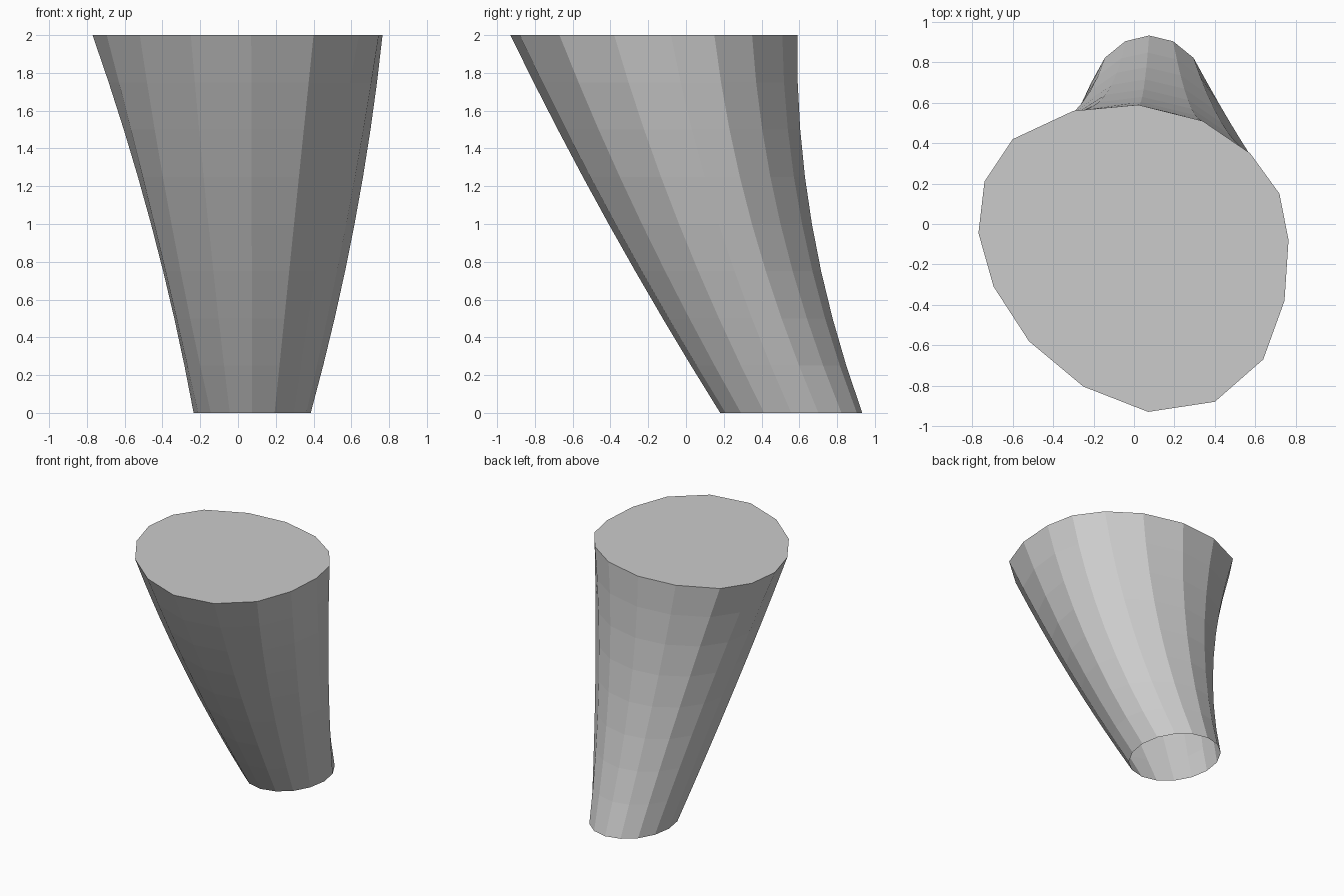
import bpy, bmesh
from math import sin, cos, pi

if "Cube" in bpy.data.objects:
    bpy.data.objects.remove(bpy.data.objects["Cube"])

SIDES, RINGS = 16, 8

# Irregular top outline, counter-clockwise from the front
top = [(0.07, -0.93), (0.40, -0.88), (0.64, -0.67), (0.745, -0.38),
       (0.765, -0.08), (0.72, 0.15), (0.575, 0.35), (0.34, 0.51),
       (0.02, 0.59), (-0.30, 0.56), (-0.60, 0.42), (-0.74, 0.21),
       (-0.77, -0.045), (-0.695, -0.31), (-0.52, -0.58), (-0.25, -0.805)]
# Sideways bow of each edge at mid height
side_bow = [0, 0, -0.01, 0.02, 0.042, 0.03, 0, 0,
            0, 0.03, 0.055, 0.05, 0.042, 0.01, -0.02, -0.01]

bm = bmesh.new()
rings = []
for r in range(RINGS + 1):
    t = r / RINGS
    bow = 4 * t * (1 - t)
    ring = []
    for i, (tx, ty) in enumerate(top):
        a = -pi / 2 + 2 * pi * i / SIDES
        # Small oval foot blended to the top outline, along bowed edges
        bx, by = 0.075 + 0.31 * cos(a), 0.557 + 0.376 * sin(a)
        x = bx + (tx - bx) * t + bow * side_bow[i]
        y = by + (ty - by) * t - bow * (0.065 + 0.03 * sin(a))
        ring.append(bm.verts.new((x, y, 2 * t)))
    rings.append(ring)

# Side walls
for lo, hi in zip(rings, rings[1:]):
    for i in range(SIDES):
        j = (i + 1) % SIDES
        bm.faces.new((lo[i], lo[j], hi[j], hi[i]))

# Top cap; the foot stays open
bm.faces.new(rings[-1])

mesh = bpy.data.meshes.new("leaning_tapered_column")
bm.to_mesh(mesh)
bm.free()
bpy.context.collection.objects.link(bpy.data.objects.new("leaning_tapered_column", mesh))
